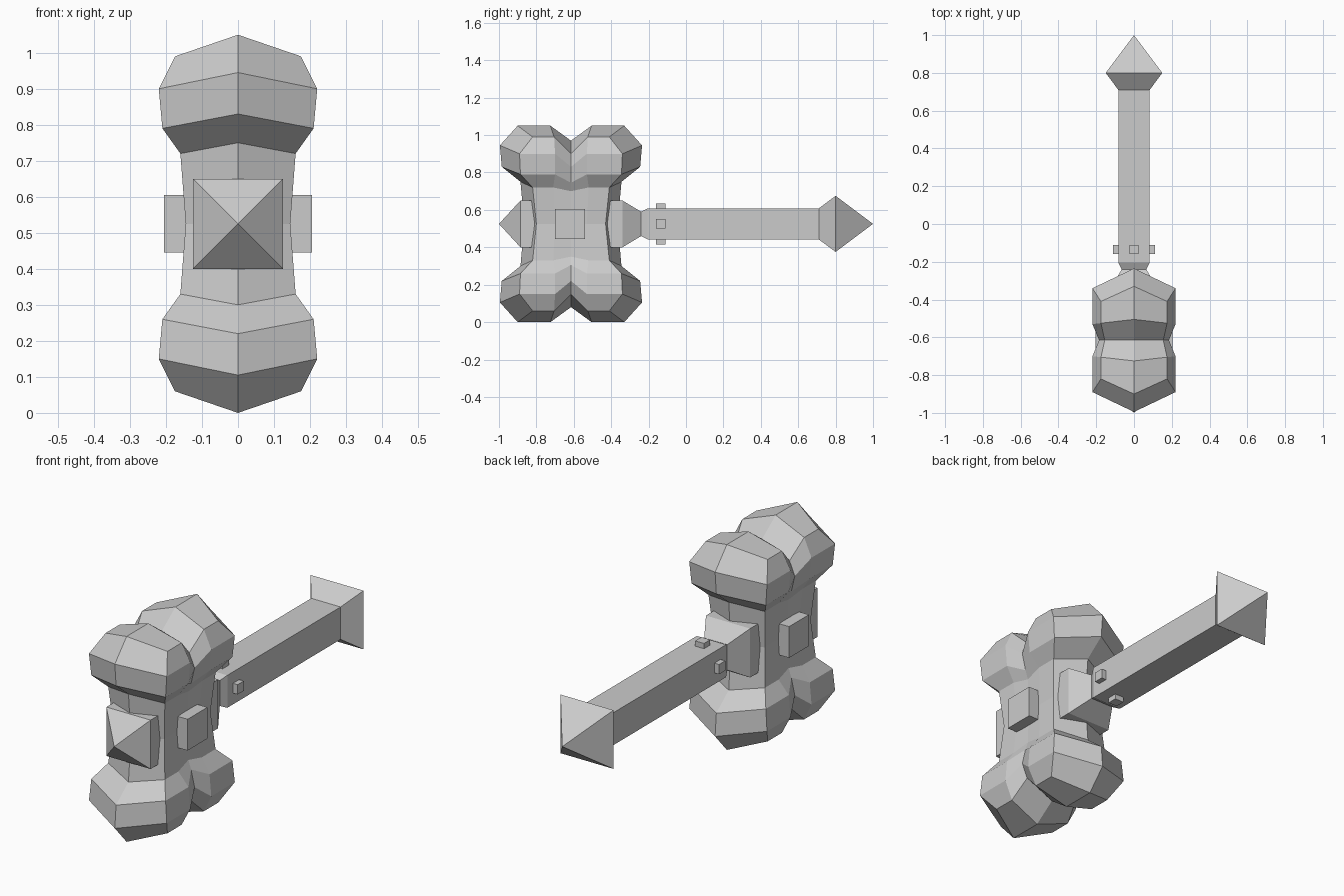
import bpy, bmesh

if "Cube" in bpy.data.objects:
    bpy.data.objects.remove(bpy.data.objects["Cube"])

CY, CZ = -0.615, 0.525      # centre of the hammer head


def add_object(name, bm, loc=(0, 0, 0)):
    bmesh.ops.remove_doubles(bm, verts=bm.verts, dist=1e-5)
    bmesh.ops.recalc_face_normals(bm, faces=bm.faces)
    me = bpy.data.meshes.new(name)
    bm.to_mesh(me)
    bm.free()
    ob = bpy.data.objects.new(name, me)
    ob.location = loc
    bpy.context.collection.objects.link(ob)
    return ob


def square_loft(name, sections):
    """Square sections (y, half width) skinned along y around the handle axis."""
    bm = bmesh.new()
    rings = []
    for y, h in sections:
        if h == 0:
            rings.append([bm.verts.new((0, y, CZ))] * 4)
        else:
            rings.append([bm.verts.new((sx * h, y, CZ + sz * h))
                          for sx, sz in ((1, 1), (-1, 1), (-1, -1), (1, -1))])
    for a, b in zip(rings, rings[1:]):
        for i in range(4):
            j = (i + 1) % 4
            bm.faces.new(list(dict.fromkeys((a[i], a[j], b[j], b[i]))))
    for r in (rings[0], rings[-1]):
        if r[0] != r[1]:
            bm.faces.new(r)
    return add_object(name, bm)


def box(name, centre, size):
    bm = bmesh.new()
    bmesh.ops.create_cube(bm, size=1)
    bmesh.ops.scale(bm, vec=size, verts=bm.verts)
    return add_object(name, bm, centre)


# Hammer head: one eighth as four vertical columns, mirrored on all axes
ridge = [(0, -.865, .525), (0, -.885, .75), (0, -.985, .83), (0, -.995, .945), (0, -.90, 1.05)]
corner = [(.145, -.80, .525), (.16, -.82, .72), (.21, -.885, .79), (.22, -.89, .90), (.175, -.82, .99)]
inner = [(.145, -.70, .525), (.16, -.71, .72), (.21, -.70, .79), (.22, -.70, .90), (.175, -.705, .99)]
valley = [(.145, CY, .525), (.15, CY, .70), (.165, CY, .745), (.185, CY, .83), (.155, CY, .90)]
top_line = [(0, -.90, 1.05), (0, -.725, 1.05), (0, CY, .97)]

bm = bmesh.new()
cols = [[bm.verts.new((x, y - CY, z - CZ)) for x, y, z in c]
        for c in (ridge, corner, inner, valley)]
tops = [cols[0][-1]] + [bm.verts.new((x, y - CY, z - CZ)) for x, y, z in top_line[1:]]
for a, b in zip(cols, cols[1:]):
    for i in range(4):
        bm.faces.new((a[i], b[i], b[i + 1], a[i + 1]))
for i in range(2):
    bm.faces.new((cols[i + 1][-1], cols[i + 2][-1], tops[i + 1], tops[i]))
head = add_object("hammer_head", bm, (0, CY, CZ))
mirror = head.modifiers.new("mirror", 'MIRROR')
mirror.use_axis = (True, True, True)

# Front spike and rear socket on the head
square_loft("front_spike", [(-.80, .125), (-.885, .125), (-1.0, 0)])
square_loft("rear_socket", [(-.43, .125), (-.34, .125), (-.24, .065)])

# Handle with flared pyramid pommel
square_loft("handle", [(-.24, .065), (-.205, .083), (.71, .083)])
square_loft("pommel", [(.71, .083), (.80, .15), (1.0, 0)])

# Side blocks through the head and small studs through the handle
box("side_blocks", (0, -.62, CZ), (.41, .16, .16))
box("side_studs", (0, -.135, CZ), (.22, .05, .05))
box("top_bottom_studs", (0, -.135, CZ), (.05, .05, .22))
